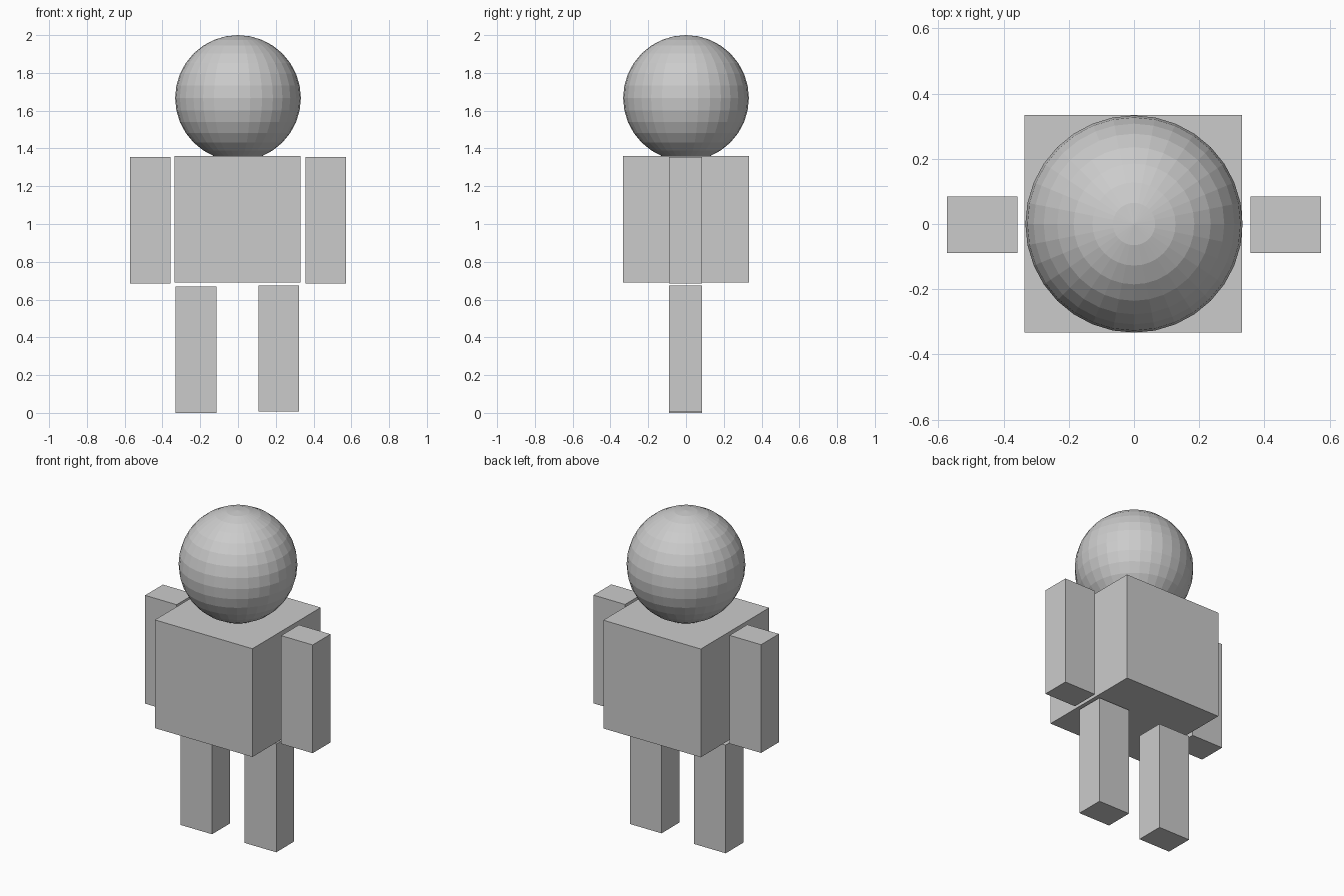
import bpy

if "Cube" in bpy.data.objects:
    bpy.data.objects.remove(bpy.data.objects["Cube"])


def box(name, centre, size):
    bpy.ops.mesh.primitive_cube_add(size=1, location=centre)
    obj = bpy.context.object
    obj.name = name
    obj.scale = size
    bpy.ops.object.transform_apply(location=False, rotation=False, scale=True)
    return obj


# Head: faceted ball sunk slightly into the torso
bpy.ops.mesh.primitive_uv_sphere_add(segments=32, ring_count=16, radius=0.333,
                                     location=(0, 0, 1.667))
bpy.context.object.name = "head"

# Torso: cube
box("torso", (-0.002, 0.001, 1.025), (0.667, 0.667, 0.669))

# Arms and legs: identical blocks beside and below the torso
limb_size = (0.216, 0.174, 0.669)
limbs = {
    "left_arm": (-0.465, -0.002, 1.02),
    "right_arm": (0.465, -0.002, 1.02),
    "left_leg": (-0.223, -0.002, 0.335),
    "right_leg": (0.216, -0.002, 0.341),
}
for name, centre in limbs.items():
    box(name, centre, limb_size)
